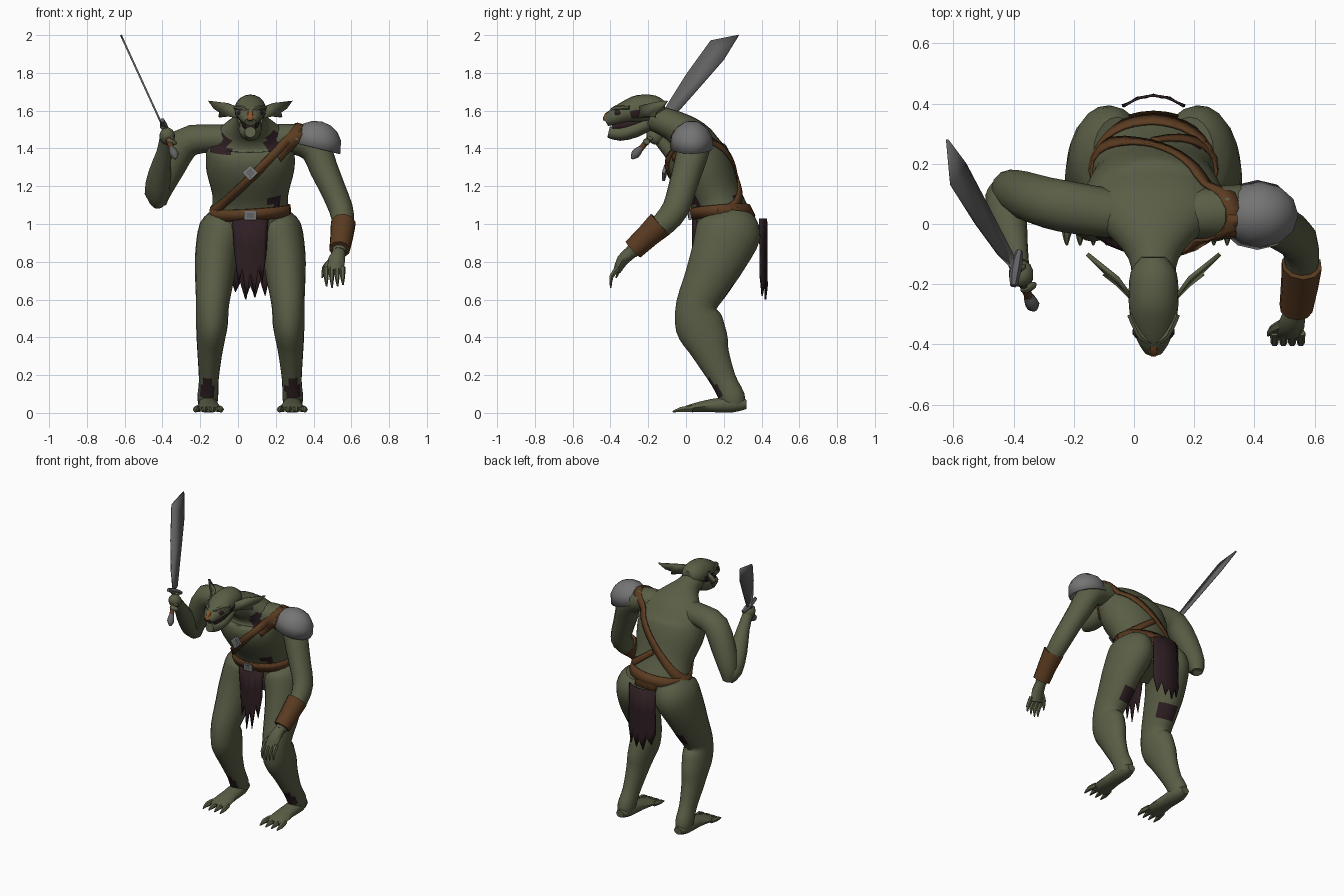
import bpy, bmesh
from math import sin, cos, pi, radians
from mathutils import Vector, Matrix
from mathutils.bvhtree import BVHTree

if "Cube" in bpy.data.objects:
    bpy.data.objects.remove(bpy.data.objects["Cube"])


def material(name, rgb):
    m = bpy.data.materials.new(name)
    m.use_nodes = True
    m.diffuse_color = (*rgb, 1)
    m.node_tree.nodes["Principled BSDF"].inputs["Base Color"].default_value = (*rgb, 1)
    return m


SKIN = material("olive skin", (.102, .112, .06))
DARK = material("dark maroon cloth", (.027, .013, .016))
LEATHER = material("brown leather", (.105, .044, .015))
STEEL = material("pale steel", (.175, .175, .175))
BLADE = material("blade steel", (.12, .12, .12))
ORANGE = material("dull orange", (.25, .09, .025))
MID = .065   # x of the body's own centre line


def finish(name, bm, mats, thick=0, angle=50):
    """Turn a bmesh into a shaded object, optionally thickened."""
    bmesh.ops.recalc_face_normals(bm, faces=bm.faces)
    me = bpy.data.meshes.new(name)
    bm.to_mesh(me)
    tree = BVHTree.FromBMesh(bm)
    bm.free()
    ob = bpy.data.objects.new(name, me)
    bpy.context.collection.objects.link(ob)
    for m in mats:
        me.materials.append(m)
    if thick:
        mod = ob.modifiers.new("thickness", "SOLIDIFY")
        mod.thickness, mod.offset = thick, 0
    bpy.ops.object.select_all(action="DESELECT")
    ob.select_set(True)
    bpy.context.view_layer.objects.active = ob
    bpy.ops.object.shade_smooth_by_angle(angle=radians(angle))
    return tree


def spline(a, b, c, d, t):
    return .5 * (2 * b + (c - a) * t + (2 * a - 5 * b + 4 * c - d) * t * t
                 + (3 * b - a - 3 * c + d) * t ** 3)


def loft(name, rings, mat=SKIN, sides=12, ref=(1, 0, 0), steps=2, patches=()):
    """Skin rings (x, y, z, width, depth) along a path; patches are dark spots."""
    last = len(rings) - 1
    pts = []
    for i in range(last):
        q = [rings[max(0, min(last, i + k))] for k in (-1, 0, 1, 2)]
        pts += [[spline(*v, s / steps) for v in zip(*q)] for s in range(steps)]
    pts.append(rings[-1])
    bm = bmesh.new()
    loops = []
    for i, p in enumerate(pts):
        a, b = pts[max(0, i - 1)], pts[min(len(pts) - 1, i + 1)]
        t = (Vector(b[:3]) - Vector(a[:3])).normalized()
        u = Vector(ref)
        u = (u - t * u.dot(t)).normalized()
        v = t.cross(u)
        loops.append([bm.verts.new(Vector(p[:3]) + u * p[3] * cos(2 * pi * k / sides)
                                   + v * p[4] * sin(2 * pi * k / sides)) for k in range(sides)])
    for r, s in zip(loops, loops[1:]):
        for k in range(sides):
            j = (k + 1) % sides
            f = bm.faces.new((r[k], r[j], s[j], s[k]))
            c = f.calc_center_median()
            f.material_index = int(any((c - Vector(o)).length < d for o, d in patches))
    bm.faces.new(loops[0])
    bm.faces.new(loops[-1])
    return finish(name, bm, [mat, DARK])


def plate(name, pts, mat, thick=.008):
    bm = bmesh.new()
    bm.faces.new([bm.verts.new(p) for p in pts])
    finish(name, bm, [mat], thick)


def block(name, at, size, mat, rot=(0, 0, 0), ball=False):
    bm = bmesh.new()
    if ball:
        bmesh.ops.create_icosphere(bm, subdivisions=2, radius=.5)
    else:
        bmesh.ops.create_cube(bm, size=1)
    turn = Matrix.Rotation(rot[2], 4, "Z") @ Matrix.Rotation(rot[1], 4, "Y") @ Matrix.Rotation(rot[0], 4, "X")
    bm.transform(Matrix.Translation(at) @ turn @ Matrix.Diagonal((*size, 1)))
    finish(name, bm, [mat])


def strap(name, centre, u, v, start, end, width, trees, count=32):
    """Leather band laid on the body by casting rays in from a tilted loop."""
    c, u, v = Vector(centre), Vector(u), Vector(v)
    side = u.cross(v).normalized() * width / 2
    bm = bmesh.new()
    rows = []
    for i in range(count + 1):
        a = radians(start + (end - start) * i / count)
        d = (u * cos(a) + v * sin(a)).normalized()
        row = []
        for o in (c - side, c + side):
            hits = [t.ray_cast(o + d * .45, -d)[0] for t in trees]
            far = max([(h - o).length for h in hits if h] or [.2])
            row.append(bm.verts.new(o + d * (far + .008)))
        rows.append(row)
    for r, s in zip(rows, rows[1:]):
        bm.faces.new((r[0], r[1], s[1], s[0]))
    bmesh.ops.remove_doubles(bm, verts=bm.verts, dist=.0005)
    finish(name, bm, [LEATHER], .01)


def cloth(name, y, bow, top, hems, half, flare):
    """Hanging rag with a torn hem."""
    bm = bmesh.new()
    rows = []
    n = len(hems) - 1
    for i, hem in enumerate(hems):
        s = 2 * i / n - 1
        fold = .003 * (-1) ** i
        rows.append([bm.verts.new((MID + s * half * (1 + flare * t), y + bow * (1 - s * s) + fold * t,
                                   top + (hem - top) * t)) for t in (0, .4, .8, 1)])
    for r, s in zip(rows, rows[1:]):
        for k in range(3):
            bm.faces.new((r[k], r[k + 1], s[k + 1], s[k]))
    finish(name, bm, [DARK], .008)


# Torso and neck
torso = loft("torso", [
    (MID, .24, .87, .12, .11), (MID, .215, .97, .20, .155), (MID, .185, 1.06, .205, .145),
    (MID, .15, 1.15, .20, .14), (MID, .09, 1.28, .232, .165), (MID, .05, 1.37, .235, .165),
    (MID, .03, 1.44, .23, .12), (MID, -.03, 1.5, .15, .09), (MID, -.11, 1.54, .085, .075),
    (MID, -.19, 1.57, .07, .07)], sides=28, steps=3,
    patches=[((-.11, -.08, 1.42), .07), ((.22, -.08, 1.43), .07), ((.21, .03, 1.12), .05),
             ((.2, .28, 1.16), .03)])

# Head, jaw and mouth
skull_spots = [((MID + s * .085, y, z), .034) for s in (1, -1) for y, z in ((-.2, 1.575), (-.26, 1.58))]
loft("head", [(MID, -.11, 1.61, .04, .04), (MID, -.16, 1.608, .076, .072), (MID, -.25, 1.605, .083, .078),
              (MID, -.32, 1.59, .075, .06), (MID, -.385, 1.563, .055, .045),
              (MID, -.425, 1.54, .03, .024)], sides=20, steps=3, patches=skull_spots)
loft("jaw", [(MID, -.19, 1.54, .055, .04), (MID, -.27, 1.5, .062, .042),
             (MID, -.35, 1.478, .05, .038), (MID, -.41, 1.487, .03, .03)])
loft("mouth", [(MID, -.2, 1.545, .05, .04), (MID, -.32, 1.525, .045, .03), (MID, -.39, 1.515, .028, .02)], DARK)
loft("nose", [(MID, -.375, 1.605, .012, .012), (MID, -.418, 1.575, .022, .018), (MID, -.432, 1.547, .014, .01)],
     ORANGE, 6)
for side, label in ((1, "left"), (-1, "right")):
    def X(d):
        return MID + side * d
    block(label + "_eye_socket", (X(.043), -.358, 1.588), (.056, .05, .04), DARK, ball=True)
    block(label + "_eye", (X(.04), -.378, 1.588), (.02, .018, .014), ORANGE, ball=True)
    loft(label + "_brow", [(X(.078), -.3, 1.617, .012, .012), (X(.045), -.37, 1.615, .014, .012),
                           (X(.01), -.395, 1.6, .01, .01)], sides=6, ref=(0, 0, 1))
    # Ragged pointed ear
    plate(label + "_ear", [(X(.07), -.25, 1.62), (X(.12), -.18, 1.64), (X(.22), -.1, 1.652),
                           (X(.19), -.13, 1.61), (X(.16), -.16, 1.59), (X(.165), -.165, 1.565),
                           (X(.12), -.2, 1.57), (X(.07), -.25, 1.56)], SKIN, .014)

    # Leg, foot and toes
    loft(label + "_leg", [
        (X(.12), .235, 1.045, .085, .12), (X(.145), .228, .97, .127, .172), (X(.178), .175, .83, .115, .152),
        (X(.19), .115, .7, .102, .128), (X(.2), .055, .57, .087, .108), (X(.203), .07, .47, .084, .128),
        (X(.21), .11, .38, .074, .115), (X(.215), .14, .3, .064, .092), (X(.22), .2, .17, .052, .068),
        (X(.225), .245, .08, .055, .068), (X(.225), .255, .03, .045, .055)], sides=20, steps=3,
        patches=[((X(.23 if side > 0 else .235), .14, .11), .06), ((X(.16), .22, .65), .06)])
    loft(label + "_foot", [(X(.225), .32, .045, .03, .025), (X(.225), .25, .045, .052, .044),
                           (X(.222), .13, .038, .056, .036), (X(.222), .03, .025, .07, .023),
                           (X(.222), -.01, .018, .06, .015)], sides=10)
    for i in range(4):
        d = .222 + (i - 1.5) * .036
        e = .222 + (i - 1.5) * .044
        loft(f"{label}_toe_{i + 1}", [(X(d), .03, .022, .019, .019), (X(e), -.025, .018, .017, .016),
                                      (X(e), -.07, .006, .004, .004)], sides=6)

# Lowered left arm
Y = (0, 1, 0)
left_arm = loft("left_arm", [
    (.18, .03, 1.45, .08, .075), (.3, .04, 1.45, .088, .08), (.405, .04, 1.4, .088, .08),
    (.455, .01, 1.29, .08, .075), (.5, -.02, 1.19, .075, .068), (.545, -.055, 1.08, .072, .064),
    (.557, -.12, 1.0, .064, .058), (.55, -.2, .935, .052, .052), (.535, -.29, .85, .036, .036)], ref=Y)
loft("left_bracer", [(.557, -.135, 1.0, .074, .068), (.55, -.2, .94, .064, .063),
                     (.538, -.28, .865, .058, .056)], LEATHER, 10, Y, 1)
loft("left_palm", [(.535, -.285, .855, .034, .034), (.522, -.335, .81, .045, .032), (.51, -.365, .75, .046, .02)], sides=8)
for i in range(4):
    x = .467 + i * .029
    loft(f"left_finger_{i + 1}", [(x, -.36, .77, .015, .016), (x, -.395, .72, .013, .013),
                                  (x + .002, -.398, .662 + .008 * abs(i - 1), .004, .004)], sides=6)
loft("left_thumb", [(.5, -.33, .81, .018, .018), (.46, -.35, .77, .015, .015), (.445, -.37, .715, .004, .004)], sides=6)

# Raised right arm
loft("right_upper_arm", [
    (-.04, .03, 1.45, .08, .075), (-.18, .05, 1.452, .085, .075), (-.285, .07, 1.425, .085, .085),
    (-.36, .095, 1.3, .08, .08), (-.415, .115, 1.17, .066, .062), (-.42, .125, 1.1, .04, .04)], ref=Y)
loft("right_forearm", [(-.42, .135, 1.1, .03, .035), (-.428, .095, 1.16, .066, .058),
                       (-.415, .01, 1.27, .06, .055), (-.392, -.08, 1.38, .04, .04),
                       (-.382, -.14, 1.45, .034, .034)])
block("right_fist", (-.375, -.165, 1.465), (.085, .085, .1), SKIN, (.7, 0, 0), True)
for i in range(4):
    block(f"right_finger_{i + 1}", (-.35 - i * .012, -.21 + i * .02, 1.435 + i * .024),
          (.062, .034, .026), SKIN, (.7, .3, .4), True)

# Broad sword
def on_blade(y, z):
    return (-.40 - (z - 1.52) * .458, y, z)


plate("sword_blade", [on_blade(*p) for p in (
    (-.15, 1.52), (-.1, 1.63), (0, 1.79), (.13, 1.97), (.28, 2.0), (.2, 1.87), (.06, 1.71), (-.1, 1.53))], BLADE, .01)
loft("sword_guard", [(-.40, -.205, 1.55, .012, .012), (-.392, -.145, 1.52, .02, .02),
                     (-.38, -.09, 1.49, .012, .012)], BLADE, 6)
loft("sword_grip", [(-.395, -.14, 1.52, .015, .015), (-.345, -.25, 1.385, .015, .015)], LEATHER, 8, steps=1)
loft("sword_pommel", [(-.35, -.24, 1.4, .016, .016), (-.337, -.268, 1.37, .024, .024),
                      (-.33, -.285, 1.345, .006, .006)], BLADE, 8)

# Shoulder plate: an open tilted dome with a rim
bm = bmesh.new()
bmesh.ops.create_uvsphere(bm, u_segments=12, v_segments=8, radius=1)
bmesh.ops.delete(bm, geom=[v for v in bm.verts if v.co.z < -.1], context="VERTS")
for v in bm.verts:
    if v.co.z < .1:
        v.co.z = -.2
        v.co.xy *= 1.02
bm.transform(Matrix.Translation((.415, .03, 1.425)) @ Matrix.Rotation(radians(14), 4, "Y")
             @ Matrix.Diagonal((.127, .108, .115, 1)))
finish("shoulder_plate", bm, [STEEL], .012, 35)

# Belt, cross straps and buckles
strap("belt", (MID, .18, 1.06), (.2, 0, .012), (0, -.2, -.015), 0, 360, .06, [torso])
strap("belt_back_panel", (MID, .18, 1.045), (.2, 0, 0), (0, -.2, -.01), 245, 295, .09, [torso], 8)
strap("chest_strap", (.075, .1, 1.27), (.215, -.04, .215), (0, -.2, -.02), 0, 360, .045, [torso, left_arm])
strap("shoulder_flap", (.09, .1, 1.26), (.215, -.04, .215), (0, -.2, -.02), 5, 55, .075, [torso, left_arm], 8)
strap("back_strap", (MID, .14, 1.23), (-.2, 0, .15), (0, .3, 0), 90, 175, .035, [torso], 12)
hit = torso.ray_cast(Vector((MID, -.5, 1.045)), Vector((0, 1, 0)))[0]
block("belt_buckle", hit + Vector((0, -.018, 0)), (.065, .016, .05), STEEL)
block("belt_buckle_hole", hit + Vector((0, -.025, 0)), (.04, .008, .028), BLADE)
hit = torso.ray_cast(Vector((MID, -.5, 1.27)), Vector((0, 1, 0)))[0]
block("strap_buckle", hit + Vector((0, -.022, 0)), (.06, .016, .06), STEEL, (-.2, -.75, 0))
block("strap_buckle_hole", hit + Vector((0, -.029, 0)), (.035, .008, .035), BLADE, (-.2, -.75, 0))

# Torn loincloths
cloth("front_loincloth", .055, -.02, 1.03, (.86, .68, .76, .6, .73, .61, .76, .69, .84), .095, -.12)
cloth("back_loincloth", .39, .036, 1.03, (.72, .64, .69, .6, .67, .61, .7, .62, .74), .1, .05)
